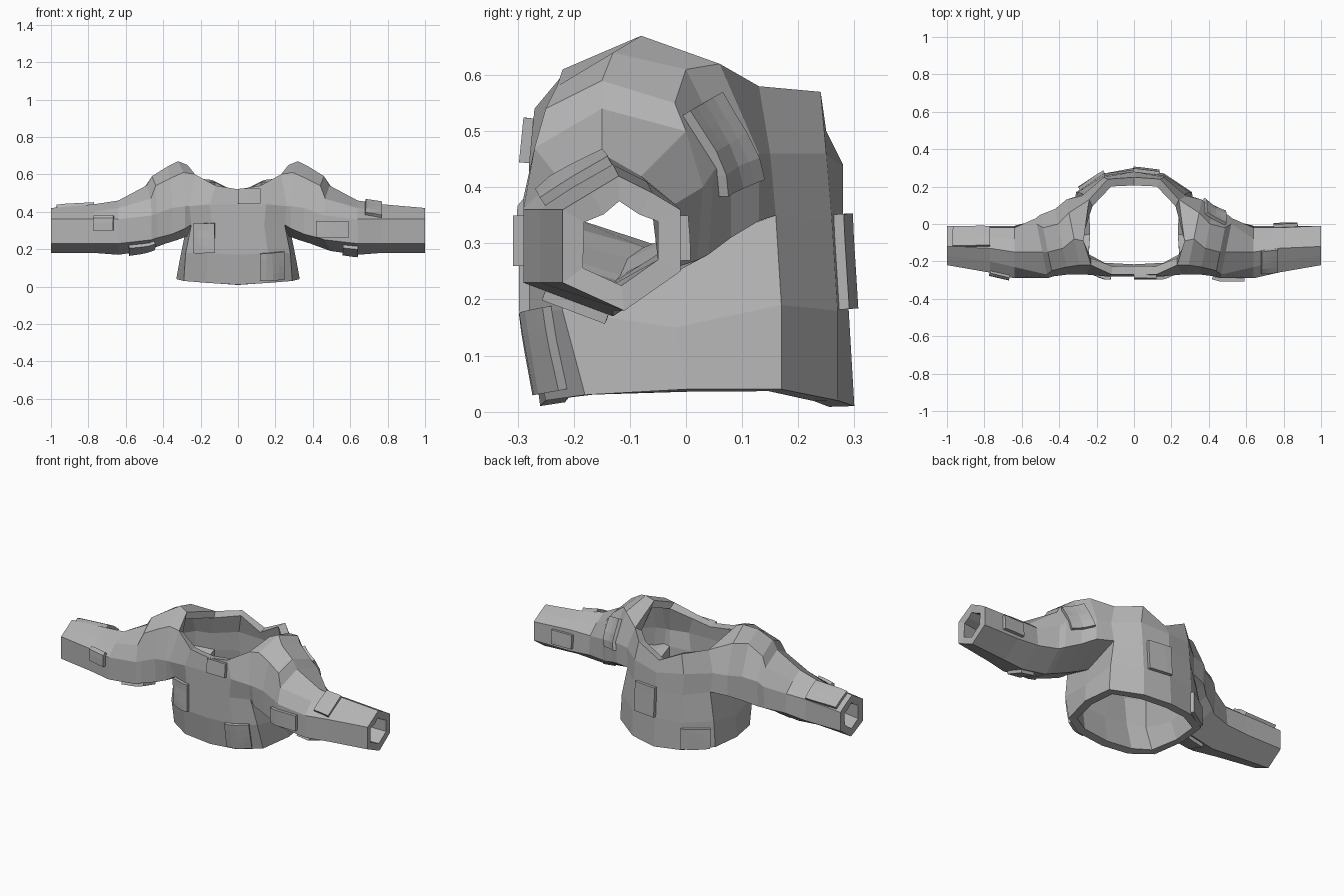
import bpy
import bmesh
from mathutils import Matrix, Vector
from mathutils.bvhtree import BVHTree

cube = bpy.data.objects.get("Cube")
if cube:
    bpy.data.objects.remove(cube, do_unlink=True)

cloth = bpy.data.materials.new("grey cloth")
cloth.use_nodes = True
cloth.diffuse_color = (0.45, 0.45, 0.45, 1)
cloth.node_tree.nodes["Principled BSDF"].inputs["Base Color"].default_value = cloth.diffuse_color


def add_object(name, bm, thickness, offset):
    mesh = bpy.data.meshes.new(name)
    bm.to_mesh(mesh)
    mesh.materials.append(cloth)
    obj = bpy.data.objects.new(name, mesh)
    bpy.context.collection.objects.link(obj)
    shell = obj.modifiers.new("cloth thickness", "SOLIDIFY")
    shell.thickness = thickness
    shell.offset = offset


# Half torso in hundredths: rows run upward, columns run from front centre to back centre
TORSO_ROWS = [
    [(0, -26, 1), (17, -25, 2), (29, -18, 3), (33, 0, 4), (31, 17, 4), (16, 27, 2), (0, 30, 1)],
    [(0, -28, 17), (16, -28, 18), (28, -22, 18), (31, -2, 15), (30, 17, 19), (16, 27, 18), (0, 29, 18)],
    [(0, -28, 34), (14, -28, 33), (25, -24, 33), (27, -5, 27), (27, 16, 35), (16, 26, 34), (0, 28, 34)],
    [(0, -28, 44), (15, -28, 44), (26, -27, 43), None, (28, 15, 46), (16, 25, 46), (0, 28, 44)],
    [(0, -27, 52), (12, -27, 54), (23, -22, 60), (27, -9, 65), (24, 13, 58), (14, 24, 57), (0, 25, 50)],
]

# Sleeve stations: x, then (y, z) from the ridge down the front and up the back
SLEEVE = [
    (32, [(-8, 67), (-22, 61), (-27, 43), (-26, 31), (-7, 25), (13, 34), (13, 46), (6, 62)]),
    (38, [(-13, 64), (-23, 58), (-27, 42), (-26, 28), (-10, 23), (8, 31), (8, 45), (0, 61)]),
    (46, [(-15, 59), (-25, 54), (-28, 39), (-28, 26), (-11, 20), (4, 28), (5, 43), (-2, 55)]),
    (49, [(-15, 54), (-27, 47), (-29, 38), (-29, 25), (-12, 19), (2, 27), (3, 40), (0, 50)]),
    (64, [(-15, 46), (-23, 42), (-29, 36), (-29, 23), (-13, 17), (-1, 26), (-2, 37), (-8, 42)]),
    (77, [(-13, 44), (-20, 40), (-26, 36), (-26, 23), (-13, 18), (-1, 25), (-2, 37), (-7, 41)]),
    (100, [(-12, 42), (-17, 39), (-22, 36), (-22, 23), (-11, 18), (-1, 25), (-1, 36), (-6, 39)]),
]

# One continuous garment half, with the armhole loop carried out along the sleeve
bm = bmesh.new()


def vert(point):
    return bm.verts.new(Vector(point) / 100) if point else None


grid = [[vert(p) for p in row] for row in TORSO_ROWS]
for low, high in zip(grid, grid[1:]):
    for col in range(len(low) - 1):
        corners = (low[col], low[col + 1], high[col + 1], high[col])
        if None not in corners:
            bm.faces.new(corners)

armpit, chest, neck = grid[2:]
ring = [neck[3], neck[2], chest[2], armpit[2], armpit[3], armpit[4], chest[4], neck[4]]
for x, section in SLEEVE:
    # Rings near the shoulder lean, so that their front sits closer to the body
    lean = 0.2 if x < 60 else 0
    ridge = section[0][0]
    following = [vert((x + lean * (y - ridge), y, z)) for y, z in section]
    for i in range(len(ring)):
        j = (i + 1) % len(ring)
        bm.faces.new((ring[i], ring[j], following[j], following[i]))
    ring = following

# Mirror the half, weld the centre seam and point the normals outward
half = bm.verts[:] + bm.edges[:] + bm.faces[:]
copy = bmesh.ops.duplicate(bm, geom=half)["geom"]
for v in copy:
    if isinstance(v, bmesh.types.BMVert):
        v.co.x = -v.co.x
bmesh.ops.reverse_faces(bm, faces=[f for f in copy if isinstance(f, bmesh.types.BMFace)])
bmesh.ops.remove_doubles(bm, verts=bm.verts[:], dist=0.0005)
bmesh.ops.recalc_face_normals(bm, faces=bm.faces[:])
front_face = min(bm.faces, key=lambda f: f.calc_center_median().y)
if front_face.normal.y > 0:
    bmesh.ops.reverse_faces(bm, faces=bm.faces[:])
surface = BVHTree.FromBMesh(bm)
add_object("garment", bm, 0.045, -1)
bm.free()


# Sewn patches: small sheets laid over the nearest cloth, following its folds
def add_patch(name, centre, width, height):
    spot, normal, _, _ = surface.find_nearest(Vector(centre))
    across = (Vector((1, 0, 0)) - normal * normal.x).normalized()
    upward = normal.cross(across)
    turn = Matrix((across, upward, normal)).transposed().to_4x4()
    size = Matrix.Diagonal((width / 2, height / 2, 1, 1))
    sheet = bmesh.new()
    bmesh.ops.create_grid(sheet, x_segments=4, y_segments=4, size=1,
                          matrix=Matrix.Translation(spot) @ turn @ size)
    for v in sheet.verts:
        v.co = surface.find_nearest(v.co)[0]
    add_object(name, sheet, 0.018, 1)
    sheet.free()


add_patch("right_forearm_patch", (-0.725, -0.3, 0.34), 0.11, 0.08)
add_patch("right_cuff_patch", (-0.87, -0.06, 0.42), 0.2, 0.12)
add_patch("right_underarm_patch", (-0.51, -0.2, 0.18), 0.14, 0.12)
add_patch("chest_patch", (-0.19, -0.3, 0.26), 0.12, 0.16)
add_patch("collar_patch", (0.06, -0.3, 0.485), 0.12, 0.08)
add_patch("front_hem_patch", (0.19, -0.28, 0.105), 0.14, 0.15)
add_patch("left_elbow_patch", (0.505, -0.32, 0.305), 0.17, 0.09)
add_patch("left_forearm_patch", (0.725, -0.2, 0.42), 0.09, 0.14)
add_patch("left_underarm_patch", (0.6, -0.2, 0.18), 0.08, 0.12)
add_patch("left_cuff_patch", (0.81, 0, 0.31), 0.13, 0.08)
add_patch("left_shoulder_patch", (0.44, 0.08, 0.48), 0.13, 0.17)
add_patch("back_patch", (0.07, 0.32, 0.27), 0.14, 0.17)
add_patch("back_hem_patch", (-0.23, 0.24, 0.09), 0.16, 0.12)
